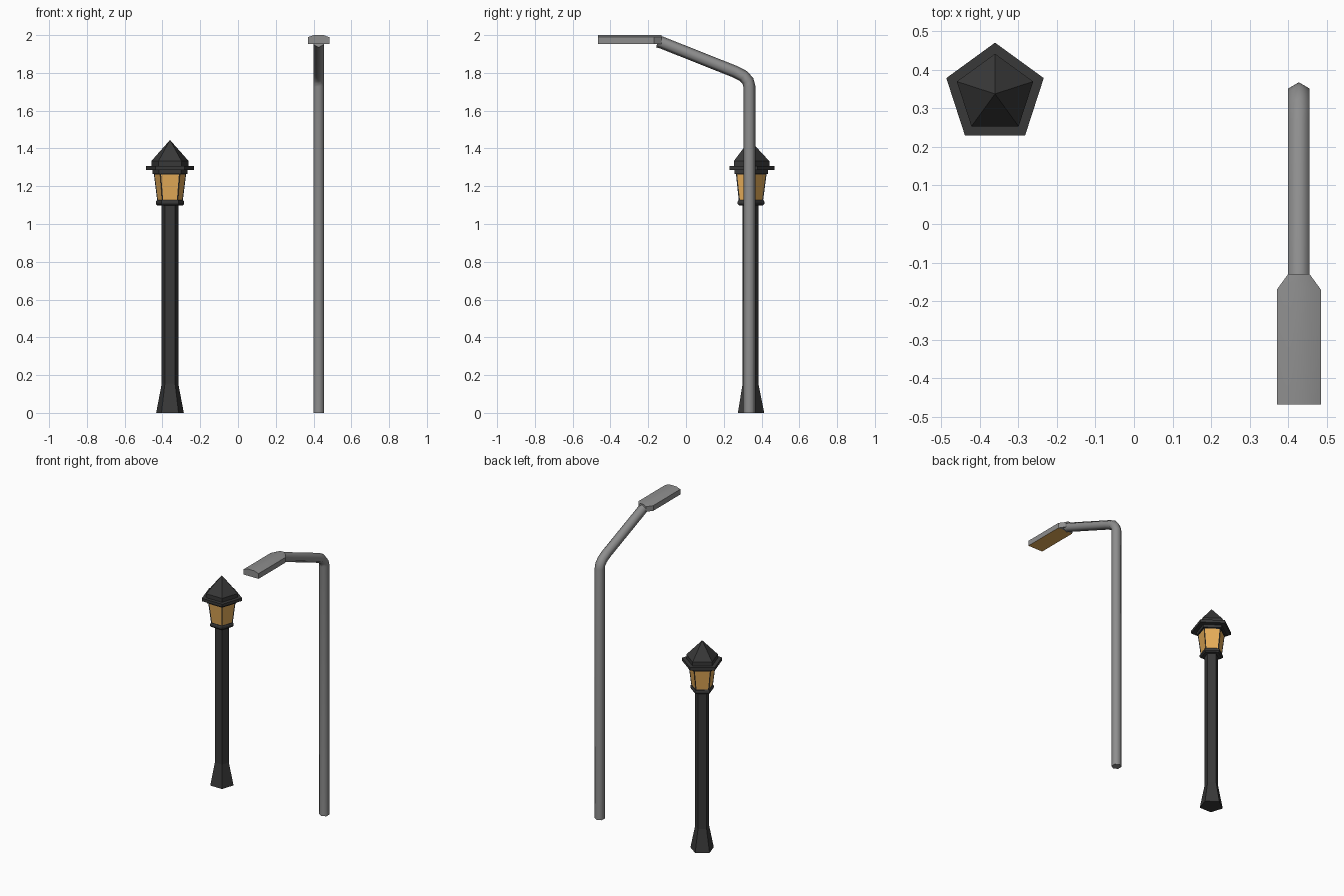
import bpy, bmesh, math
from mathutils import Vector

if "Cube" in bpy.data.objects:
    bpy.data.objects.remove(bpy.data.objects["Cube"])


def material(name, color):
    m = bpy.data.materials.new(name)
    m.diffuse_color = (*color, 1)
    m.use_nodes = True
    m.node_tree.nodes["Principled BSDF"].inputs["Base Color"].default_value = m.diffuse_color
    return m


IRON = material("dark_iron", (0.04, 0.04, 0.04))
STEEL = material("grey_steel", (0.27, 0.27, 0.27))
GLOW = material("amber_glass", (0.8, 0.42, 0.1))


def loft(name, rings, mats, edit=None, smooth=None):
    """Skin a list of equally sized vertex rings and cap both ends."""
    bm = bmesh.new()
    vs = [[bm.verts.new(p) for p in r] for r in rings]
    n = len(vs[0])
    for a, b in zip(vs, vs[1:]):
        for i in range(n):
            j = (i + 1) % n
            bm.faces.new((a[i], a[j], b[j], b[i]))
    bm.faces.new(vs[0][::-1])
    bm.faces.new(vs[-1])
    bmesh.ops.remove_doubles(bm, verts=bm.verts, dist=1e-5)
    bmesh.ops.recalc_face_normals(bm, faces=bm.faces)
    if edit:
        edit(bm)
    me = bpy.data.meshes.new(name)
    bm.to_mesh(me)
    bm.free()
    for m in mats:
        me.materials.append(m)
    ob = bpy.data.objects.new(name, me)
    bpy.context.collection.objects.link(ob)
    if smooth:
        bpy.ops.object.select_all(action='DESELECT')
        ob.select_set(True)
        bpy.context.view_layer.objects.active = ob
        bpy.ops.object.shade_smooth_by_angle(angle=math.radians(smooth))
    return ob


# ---- five-sided lantern ----
LX, LY = -0.36, 0.337


def penta(profile):
    return [[(LX + r * math.sin(math.tau * k / 5),
              LY + r * math.cos(math.tau * k / 5), z) for k in range(5)]
            for r, z in profile]


def glaze(bm):
    # recessed amber pane in each side of the lantern housing
    sides = [f for f in bm.faces if abs(f.normal.z) < 0.7]
    bmesh.ops.inset_individual(bm, faces=sides, thickness=0.008, depth=-0.003)
    for f in sides:
        f.material_index = 1


loft("lantern_post", penta([(0.077, 0), (0.046, 0.155), (0.046, 1.10)]), [IRON])
loft("lantern_collar", penta([(0.070, 1.098), (0.078, 1.106), (0.078, 1.119),
                              (0.073, 1.126)]), [IRON])
loft("lantern_housing", penta([(0.071, 1.122), (0.090, 1.268)]), [IRON, GLOW], glaze)
loft("lantern_roof", penta([(0.098, 1.266), (0.098, 1.286), (0.1327, 1.286),
                            (0.1327, 1.306), (0.104, 1.306), (0.104, 1.333),
                            (0.0, 1.445)]), [IRON])

# ---- street lamp: hexagonal pole swept along a bent path ----
SX, R = 0.427, 0.032
path = [Vector((SX, y, z)) for y, z in
        [(0.335, 0), (0.335, 1.73), (0.328, 1.757), (0.305, 1.783),
         (0.26, 1.806), (-0.13, 1.961), (-0.15, 1.966)]]
rings = []
for i, p in enumerate(path):
    t = Vector((0, 0, 0))
    if i > 0:
        t += (p - path[i - 1]).normalized()
    if i < len(path) - 1:
        t += (path[i + 1] - p).normalized()
    t.normalize()
    side = Vector((1, 0, 0))
    up = side.cross(t)
    rings.append([p + side * R * math.sin(k * math.pi / 3)
                  + up * R * math.cos(k * math.pi / 3) for k in range(6)])
loft("street_lamp_pole", rings, [STEEL], smooth=62)


# ---- street lamp head: flat box tapering into the arm ----
def head_ring(y, w):
    half = [(w, 1.953), (w, 1.989), (w * 0.45, 2.0)]
    pts = half + [(-x, z) for x, z in half[::-1]]
    return [(SX + x, y, z) for x, z in pts]


def light_panel(bm):
    for f in bm.faces:
        if f.normal.z < -0.9 and f.calc_center_median().y < -0.2:
            f.material_index = 1


loft("street_lamp_head", [head_ring(-0.13, 0.028), head_ring(-0.17, 0.057),
                          head_ring(-0.467, 0.057)], [STEEL, GLOW], light_panel, smooth=35)
